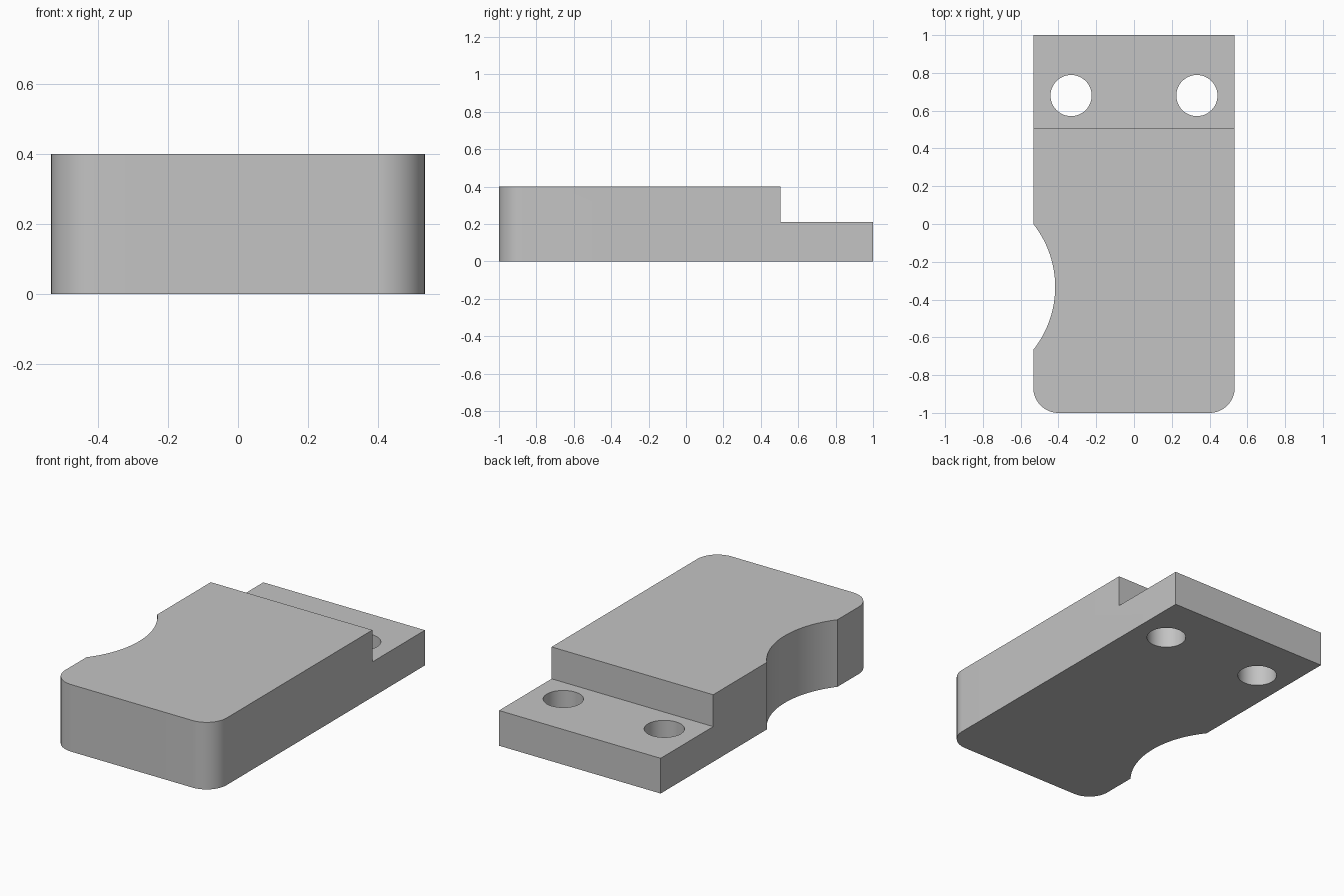
import bpy
import bmesh
from math import cos, sin, asin, pi, radians

cube = bpy.data.objects.get("Cube")
if cube:
    bpy.data.objects.remove(cube, do_unlink=True)

W, L, H = 0.533, 1.0, 0.4        # half width, half length, height
STEP_Y, STEP_Z = 0.505, 0.21     # rear ledge
CORNER = 0.133                   # front corner radius
NOTCH_Y, NOTCH_HALF, NOTCH_R = -0.333, 0.333, 0.537
HOLE_X, HOLE_Y, HOLE_R = 0.333, 0.68, 0.109

grey = bpy.data.materials.new("plain grey")
grey.use_nodes = True
grey.diffuse_color = (0.55, 0.55, 0.55, 1)
grey.node_tree.nodes["Principled BSDF"].inputs["Base Color"].default_value = (0.55, 0.55, 0.55, 1)


def arc(cx, cy, r, start, end, steps):
    angles = [start + (end - start) * i / steps for i in range(steps + 1)]
    return [(cx + r * cos(a), cy + r * sin(a)) for a in angles]


def prism(name, outline, z0, z1):
    """Extrude a counter-clockwise outline between two heights."""
    bm = bmesh.new()
    face = bm.faces.new([bm.verts.new((x, y, z0)) for x, y in outline])
    top = bmesh.ops.extrude_face_region(bm, geom=[face])["geom"]
    verts = [g for g in top if isinstance(g, bmesh.types.BMVert)]
    bmesh.ops.translate(bm, verts=verts, vec=(0, 0, z1 - z0))
    bmesh.ops.recalc_face_normals(bm, faces=bm.faces)
    mesh = bpy.data.meshes.new(name)
    bm.to_mesh(mesh)
    bm.free()
    mesh.materials.append(grey)
    obj = bpy.data.objects.new(name, mesh)
    bpy.context.collection.objects.link(obj)
    return obj


# Plan outline: rounded front corners, square back, arc notch on the right side
half_angle = asin(NOTCH_HALF / NOTCH_R)
notch_x = -W - NOTCH_R * cos(half_angle)
outline = arc(-W + CORNER, -L + CORNER, CORNER, pi, 1.5 * pi, 16)
outline += arc(W - CORNER, -L + CORNER, CORNER, 1.5 * pi, 2 * pi, 16)
outline += [(W, L), (-W, L)]
outline += arc(notch_x, NOTCH_Y, NOTCH_R, half_angle, -half_angle, 32)
block = prism("stepped_block", outline, 0, H)

# Cutters for the rear ledge and the two bolt holes
ledge = [(-1, STEP_Y), (1, STEP_Y), (1, L + 0.5), (-1, L + 0.5)]
cutters = [prism("ledge_cutter", ledge, STEP_Z, H + 0.2)]
for side, x in (("left", HOLE_X), ("right", -HOLE_X)):
    circle = arc(x, HOLE_Y, HOLE_R, 0, 2 * pi, 48)[:-1]
    cutters.append(prism(side + "_hole_cutter", circle, -0.1, H + 0.1))

bpy.ops.object.select_all(action="DESELECT")
bpy.context.view_layer.objects.active = block
block.select_set(True)
for cutter in cutters:
    cutter.hide_render = True
    mod = block.modifiers.new(cutter.name, "BOOLEAN")
    mod.operation = "DIFFERENCE"
    mod.solver = "EXACT"
    mod.object = cutter
    bpy.ops.object.modifier_apply(modifier=mod.name)
    bpy.data.objects.remove(cutter, do_unlink=True)

bpy.ops.object.shade_smooth_by_angle(angle=radians(25))
